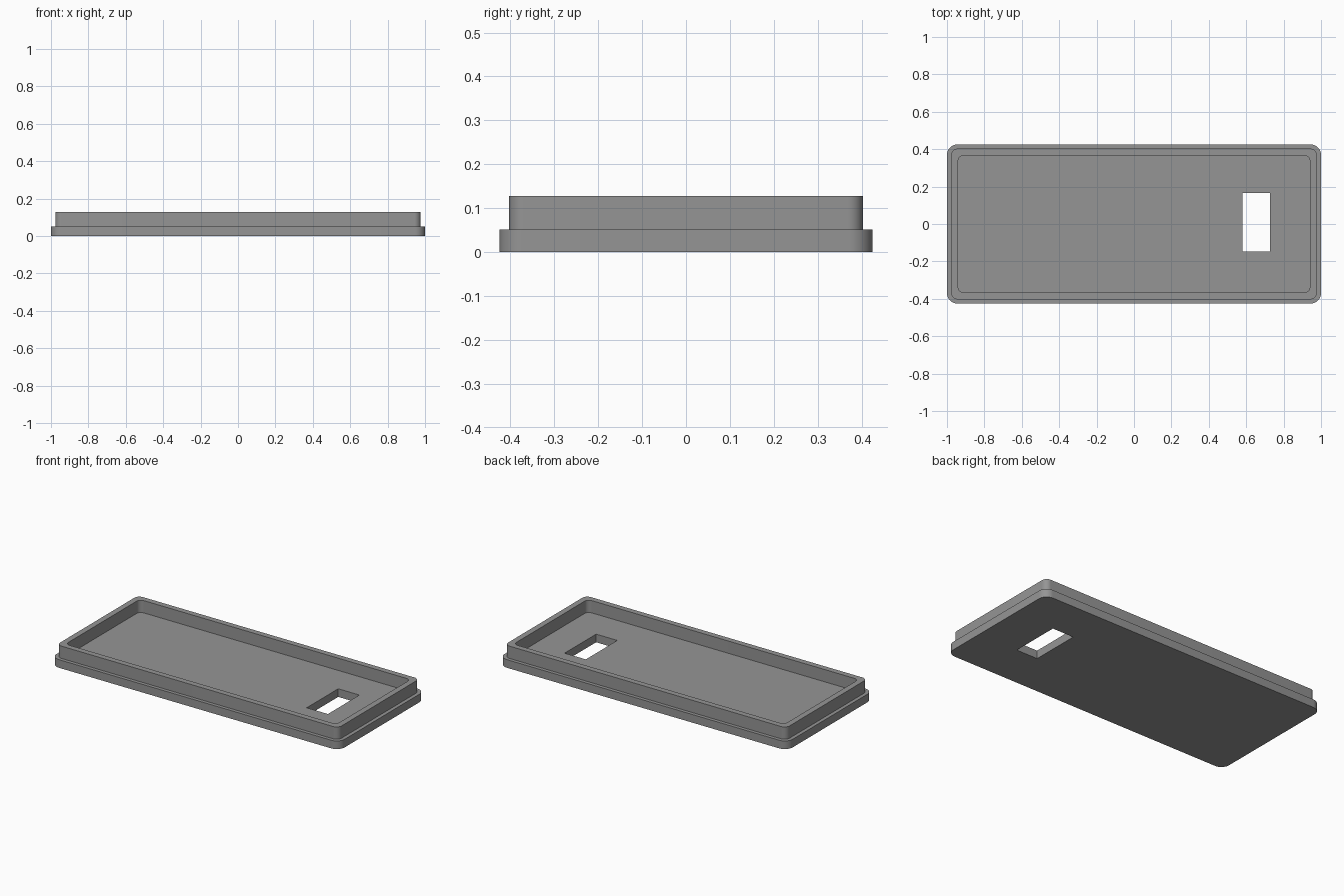
import bpy, bmesh, math

if "Cube" in bpy.data.objects:
    bpy.data.objects.remove(bpy.data.objects["Cube"])

grey = bpy.data.materials.new("mid grey")
grey.diffuse_color = (0.3, 0.3, 0.3, 1)
grey.use_nodes = True
grey.node_tree.nodes["Principled BSDF"].inputs["Base Color"].default_value = grey.diffuse_color

STEPS = 10  # segments per rounded corner


def rounded_loop(bm, hx, hy, r, z):
    """Ring of vertices around a rounded rectangle."""
    ring = []
    for k, (sx, sy) in enumerate([(1, 1), (-1, 1), (-1, -1), (1, -1)]):
        for i in range(STEPS + 1):
            a = math.pi / 2 * (k + i / STEPS)
            ring.append(bm.verts.new((sx * (hx - r) + r * math.cos(a),
                                      sy * (hy - r) + r * math.sin(a), z)))
    return ring


def new_object(name, bm):
    bmesh.ops.recalc_face_normals(bm, faces=bm.faces)
    mesh = bpy.data.meshes.new(name)
    bm.to_mesh(mesh)
    bm.free()
    mesh.materials.append(grey)
    obj = bpy.data.objects.new(name, mesh)
    bpy.context.collection.objects.link(obj)
    return obj


# Tray: base plate, ledge, raised rim and recessed floor in one loft
bm = bmesh.new()
profile = [(1.0, 0.425, 0.055, 0.0), (1.0, 0.425, 0.055, 0.051),
           (0.977, 0.403, 0.035, 0.051), (0.977, 0.403, 0.035, 0.128),
           (0.94, 0.367, 0.03, 0.128), (0.94, 0.367, 0.03, 0.051)]
rings = [rounded_loop(bm, *p) for p in profile]
for lo, hi in zip(rings, rings[1:]):
    n = len(lo)
    for i in range(n):
        j = (i + 1) % n
        bm.faces.new((lo[i], lo[j], hi[j], hi[i]))
bm.faces.new(rings[0][::-1])
bm.faces.new(rings[-1])
tray = new_object("lid_tray", bm)

# Rectangular window through the floor
bm = bmesh.new()
bmesh.ops.create_cube(bm, size=1)
for v in bm.verts:
    v.co.x = 0.58 if v.co.x < 0 else 0.727
    v.co.y = -0.147 if v.co.y < 0 else 0.165
    v.co.z = -0.1 if v.co.z < 0 else 0.1
cutter = new_object("window_cutter", bm)
cutter.hide_render = True

cut = tray.modifiers.new("window", 'BOOLEAN')
cut.operation = 'DIFFERENCE'
cut.solver = 'EXACT'
cut.object = cutter
bpy.context.view_layer.objects.active = tray
tray.select_set(True)
bpy.ops.object.modifier_apply(modifier=cut.name)
bpy.data.objects.remove(cutter)

# Smooth corners, crisp edges
bpy.ops.object.shade_smooth_by_angle(angle=math.radians(30))
